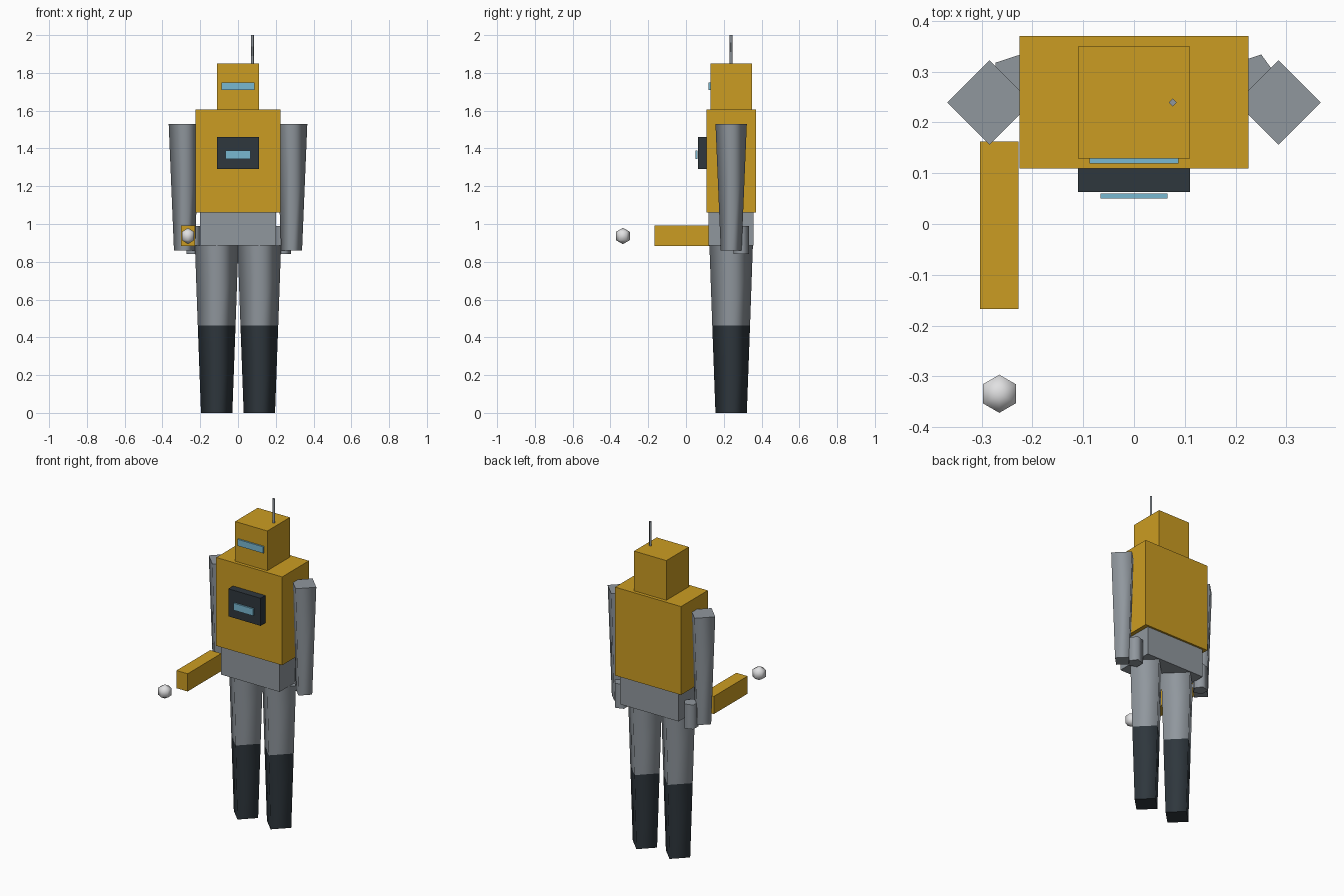
import bpy, bmesh, math
from mathutils import Matrix

if "Cube" in bpy.data.objects:
    bpy.data.objects.remove(bpy.data.objects["Cube"], do_unlink=True)


def material(name, rgb):
    m = bpy.data.materials.new(name)
    m.use_nodes = True
    m.diffuse_color = (*rgb, 1)
    m.node_tree.nodes["Principled BSDF"].inputs["Base Color"].default_value = (*rgb, 1)
    return m


ORANGE = material("orange paint", (0.6, 0.335, 0.016))
GREY = material("grey metal", (0.28, 0.31, 0.34))
DARK = material("dark steel", (0.028, 0.038, 0.047))
BLUE = material("blue glass", (0.19, 0.48, 0.64))
WHITE = material("white", (0.75, 0.75, 0.76))

MID = 0.239  # depth of the body's centre line


def finish(name, bm, mat):
    mesh = bpy.data.meshes.new(name)
    bm.to_mesh(mesh)
    bm.free()
    mesh.materials.append(mat)
    ob = bpy.data.objects.new(name, mesh)
    bpy.context.collection.objects.link(ob)
    return ob


def box(name, mat, x, y, z):
    """Box from (min, max) ranges along each axis."""
    bm = bmesh.new()
    bmesh.ops.create_cube(bm, size=1)
    for v in bm.verts:
        for i, (lo, hi) in enumerate((x, y, z)):
            v.co[i] = hi if v.co[i] > 0 else lo
    return finish(name, bm, mat)


def column(name, mat, sides, x, y, z0, z1, r0, r1):
    """Tapered upright column with smooth sides, flat caps and a corner facing +x."""
    bm = bmesh.new()
    rings = []
    for z, r in ((z0, r0), (z1, r1)):
        angles = [math.tau * i / sides for i in range(sides)]
        rings.append([bm.verts.new((x + r * math.cos(a), y + r * math.sin(a), z)) for a in angles])
    low, high = rings
    for i in range(sides):
        j = (i + 1) % sides
        bm.faces.new((low[i], low[j], high[j], high[i])).smooth = True
    for cap in (bm.faces.new(low[::-1]), bm.faces.new(high)):
        for e in cap.edges:
            e.smooth = False
    return finish(name, bm, mat)


# Head, visor and antenna
box("head", ORANGE, (-0.11, 0.11), (0.129, 0.349), (1.605, 1.85))
box("visor", BLUE, (-0.088, 0.088), (0.119, 0.129), (1.71, 1.75))
column("antenna", GREY, 4, 0.076, MID, 1.85, 2.0, 0.008, 0.008)

# Torso with chest panel and screen
box("torso", ORANGE, (-0.225, 0.225), (0.109, 0.37), (1.06, 1.605))
box("chest_panel", DARK, (-0.11, 0.11), (0.063, 0.109), (1.29, 1.46))
box("chest_screen", BLUE, (-0.066, 0.066), (0.05, 0.06), (1.345, 1.388))
box("pelvis", GREY, (-0.2, 0.2), (0.12, 0.358), (0.885, 1.06))

# Paired arms, hip canisters and legs
for side, s in (("left", 1), ("right", -1)):
    column(side + "_arm", GREY, 4, s * 0.284, MID, 0.86, 1.53, 0.055, 0.083)
    column(side + "_hip_canister", GREY, 5, s * 0.237, 0.292, 0.84, 0.99, 0.0435, 0.0435)
    column(side + "_upper_leg", GREY, 4, s * 0.113, MID, 0.463, 0.885, 0.1, 0.115)
    column(side + "_lower_leg", DARK, 4, s * 0.113, MID, 0.0, 0.463, 0.083, 0.1)

# Forearm blaster on the right side, with the ball in front of it
box("right_blaster", ORANGE, (-0.303, -0.227), (-0.167, 0.162), (0.883, 0.992))
ball = bmesh.new()
bmesh.ops.create_uvsphere(ball, u_segments=6, v_segments=3, radius=0.0433,
                          matrix=Matrix.Translation((-0.265, -0.334, 0.9365)))
for f in ball.faces:
    f.smooth = True
finish("blaster_ball", ball, WHITE)
